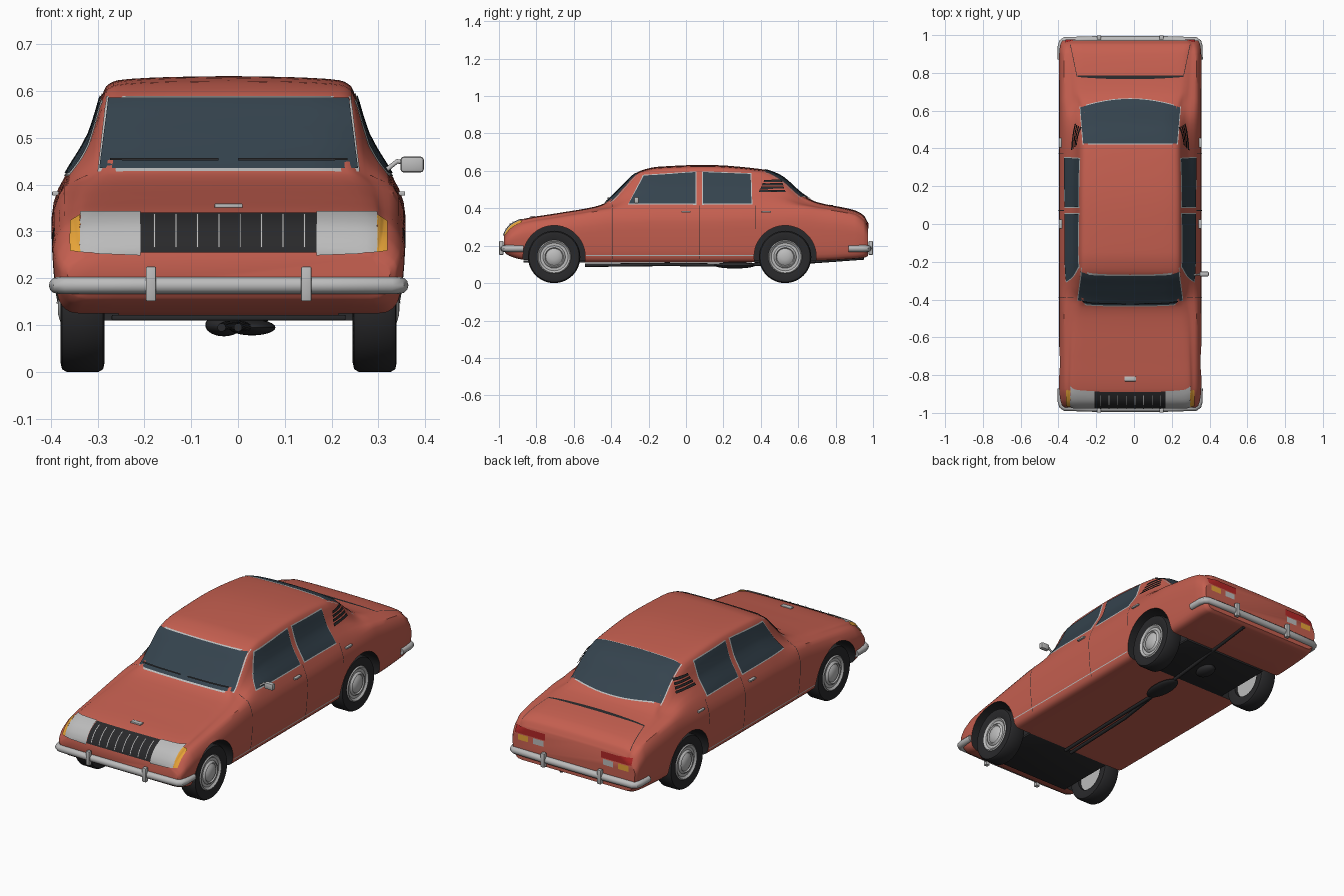
import bpy, bmesh, math
from mathutils import Vector, Matrix
from mathutils.bvhtree import BVHTree

if "Cube" in bpy.data.objects:
    bpy.data.objects.remove(bpy.data.objects["Cube"])

CX = -0.02   # body centre line (the single door mirror offsets it)

def mat(name, r, g, b):
    m = bpy.data.materials.new(name)
    m.diffuse_color = (r, g, b, 1)
    m.use_nodes = True
    m.node_tree.nodes["Principled BSDF"].inputs["Base Color"].default_value = m.diffuse_color
    return m
RED = mat("paint", .56, .115, .08)
GLASS = mat("glass", .035, .056, .075)
BLACK = mat("black", .022, .022, .024)
CHROME = mat("chrome", .5, .5, .5)
AMBER = mat("amber", .8, .37, .04)
LAMP = mat("lamp_red", .45, .02, .02)

def add(name, bm, m, angle=35):
    me = bpy.data.meshes.new(name)
    bm.to_mesh(me); bm.free()
    ob = bpy.data.objects.new(name, me)
    bpy.context.collection.objects.link(ob)
    me.materials.append(m)
    smooth(ob, angle)
    return ob

def smooth(ob, angle=35):
    bpy.ops.object.select_all(action='DESELECT')
    ob.select_set(True)
    bpy.context.view_layer.objects.active = ob
    bpy.ops.object.shade_smooth_by_angle(angle=math.radians(angle))

def interp(xs, ys, x):
    """Monotone cubic interpolation."""
    n = len(xs)
    d = [(ys[i+1]-ys[i])/(xs[i+1]-xs[i]) for i in range(n-1)]
    m = [d[0]] + [2*a*b/(a+b) if a*b > 0 else 0 for a, b in zip(d, d[1:])] + [d[-1]]
    i = max(k for k in range(n-1) if k == 0 or xs[k] <= x)
    h = xs[i+1]-xs[i]; t = (x-xs[i])/h
    return (ys[i]*(1+2*t)*(1-t)**2 + m[i]*h*t*(1-t)**2
            + ys[i+1]*t*t*(3-2*t) + m[i+1]*h*t*t*(t-1))

# body stations: y, floor z, half width, belt z, roof half width, roof edge z, centre top z
ST = [(-.972, .17, .345, .235, .30, .25, .26), (-.96, .155, .36, .255, .31, .275, .285),
      (-.93, .14, .37, .285, .315, .307, .317), (-.87, .125, .376, .315, .315, .335, .343),
      (-.7, .115, .378, .345, .31, .364, .372), (-.5, .11, .378, .38, .30, .395, .406),
      (-.44, .11, .378, .39, .285, .413, .425), (-.4, .11, .378, .395, .275, .432, .46),
      (-.33, .11, .378, .40, .268, .503, .528), (-.25, .11, .378, .405, .262, .58, .598),
      (-.15, .11, .378, .41, .262, .602, .622), (.1, .11, .378, .41, .262, .61, .632),
      (.4, .112, .378, .415, .26, .585, .61), (.5, .115, .378, .415, .262, .542, .577),
      (.63, .12, .378, .41, .275, .438, .47), (.7, .12, .378, .40, .29, .42, .433),
      (.9, .13, .376, .365, .31, .375, .39), (.95, .135, .37, .33, .315, .35, .362),
      (.972, .145, .36, .29, .30, .315, .325)]
COLS = list(zip(*ST))

def section(y):
    zb, w, belt, wr, ze, zt = (interp(COLS[0], c, y) for c in COLS[1:])
    wb, zs = w*.93, zb+(belt-zb)*.72
    pts = [(0, zb), (.85*w, zb), (.95*w, zb+.018), (.985*w, zb+(zs-zb)*.45), (w, zs), (wb, belt),
           (wb+(wr-wb)*.62, (belt+ze)/2), (wr, ze), (.9*wr, ze+.6*(zt-ze)),
           (.5*wr, ze+.9*(zt-ze)), (0, zt)]
    idx = list(range(len(pts)))
    xs, zs = zip(*pts)
    n = 3*(len(pts)-1)
    half = [(interp(idx, xs, k/3), interp(idx, zs, k/3)) for k in range(n+1)]
    return [(x, y, z) for x, z in half] + [(-x, y, z) for x, z in half[-2:0:-1]]

# body shell
ys = [a+(b-a)*k/5 for a, b in zip(COLS[0], COLS[0][1:]) for k in range(5)] + [COLS[0][-1]]
bm = bmesh.new()
rings = [[bm.verts.new(p) for p in section(y)] for y in ys]
for a, b in zip(rings, rings[1:]):
    for i in range(len(a)):
        j = (i+1) % len(a)
        bm.faces.new((a[i], a[j], b[j], b[i]))
bm.faces.new(rings[0]); bm.faces.new(rings[-1])
bmesh.ops.recalc_face_normals(bm, faces=bm.faces)
TREE = BVHTree.FromBMesh(bm)
body = add("body", bm, RED)

# wheel wells cut out of the shell
WHEELS = [(s, y) for s in (1, -1) for y in (-.705, .53)]
bm = bmesh.new()
for s, y in WHEELS:
    bmesh.ops.create_cone(bm, cap_ends=True, segments=48, radius1=.166, radius2=.166, depth=.22,
        matrix=Matrix.Translation((s*.345, y, .142)) @ Matrix.Rotation(math.pi/2, 4, 'Y'))
cutter = add("well_cutter", bm, BLACK)
cutter.hide_render = True
mod = body.modifiers.new("wells", 'BOOLEAN')
mod.operation, mod.solver, mod.object = 'DIFFERENCE', 'EXACT', cutter
mod.material_mode = 'TRANSFER'
bpy.context.view_layer.objects.active = body
bpy.ops.object.modifier_apply(modifier=mod.name)
bpy.data.objects.remove(cutter)
smooth(body)

def patch(name, quads, mode, off, m, sides=(1, -1), bow=0, n=12):
    """Panels laid on the body: quads in (y,z) side, (x,z) front/back or (x,y) top view."""
    bm = bmesh.new()
    for q in quads:
        a, b, c, d = (Vector(p) for p in q)
        for s in sides:
            grid, nrm = [], Vector()
            for i in range(n+1):
                for j in range(n+1):
                    u, v = i/n, j/n
                    p = a.lerp(b, u).lerp(d.lerp(c, u), v)
                    p.y += bow*(1-(2*u-1)**2)*(1-v)
                    o, r = {'side': ((s*2, p.x, p.y), (-s, 0, 0)),
                            'front': ((s*p.x, -2, p.y), (0, 1, 0)),
                            'back': ((s*p.x, 2, p.y), (0, -1, 0)),
                            'top': ((s*p.x, p.y, 2), (0, 0, -1))}[mode]
                    hit, no, _, _ = TREE.ray_cast(Vector(o), Vector(r))
                    grid.append(bm.verts.new(hit+no*off) if hit else None)
                    nrm = nrm + no if hit else nrm
            for i in range(n):
                for j in range(n):
                    k = i*(n+1)+j
                    vs = [grid[k], grid[k+n+1], grid[k+n+2], grid[k+1]]
                    if None not in vs:
                        f = bm.faces.new(vs)
                        f.normal_update()
                        if f.normal.dot(nrm) < 0:
                            f.normal_flip()
    return add(name, bm, m)

def grow(q, e):
    cx, cy = sum(p[0] for p in q)/4, sum(p[1] for p in q)/4
    return [(x+math.copysign(e, x-cx), y+math.copysign(e, y-cy)) for x, y in q]

def rect(x0, x1, z0, z1):
    return [(x0, z0), (x1, z0), (x1, z1), (x0, z1)]

# glazing with bright frames
for name, quads, mode, sides, bow in (
        ("windshield", [[(-.274, .432), (.274, .432), (.255, .583), (-.255, .583)]], 'front', (1,), 0),
        ("rear_window", [[(-.262, .615), (.262, .615), (.246, .425), (-.246, .425)]], 'top', (1,), .045),
        ("side_window", [[(-.305, .423), (.052, .423), (.052, .592), (-.225, .573)],
                         [(.09, .423), (.35, .423), (.345, .582), (.09, .592)]], 'side', (1, -1), 0)):
    patch(name+"_frame", [grow(q, .005) for q in quads], mode, .002, CHROME, sides, bow)
    patch(name, quads, mode, .0045, GLASS, sides, bow)

# front lamps and grille
patch("grille", [rect(-.188, .188, .255, .337)], 'front', .004, BLACK, (1,))
patch("grille_bars", [rect(-.16+.0457*i, -.156+.0457*i, .262, .33) for i in range(8)], 'front', .009, CHROME, (1,), n=4)
patch("headlamps", [[(.188, .249), (.315, .254), (.315, .338), (.188, .338)]], 'front', .006, CHROME)
patch("front_indicators", [[(.315, .254), (.337, .256), (.337, .318), (.315, .332)]], 'front', .006, AMBER)
# rear lamps
patch("tail_lamps", [rect(.165, .34, .285, .32)], 'back', .005, LAMP)
patch("rear_indicators", [rect(.265, .325, .25, .28)], 'back', .005, AMBER)
patch("reverse_lamps", [rect(.175, .235, .25, .28)], 'back', .005, CHROME)
# pillar louvres, panel seams, sill trim
patch("pillar_louvres", [[(.39+.008*i, .483+.018*i), (.53-.006*i, .483+.018*i),
      (.526-.006*i, .495+.018*i), (.394+.008*i, .495+.018*i)] for i in range(4)], 'side', .008, BLACK, n=4)
patch("door_seams", [rect(-.392, -.389, .13, .42), rect(.07, .073, .13, .415), rect(.372, .375, .29, .415)], 'side', .0015, BLACK)
patch("sill_trim", [rect(-.535, .36, .146, .151)], 'side', .002, CHROME)
patch("boot_seam", [[(-.28, .778), (.28, .778), (.28, .785), (-.28, .785)]], 'top', .002, BLACK, (1,), -.012)
patch("boot_side_seams", [[(.28, .78), (.283, .78), (.318, .95), (.315, .95)]], 'top', .0015, BLACK)

# wheels turned from profiles
def lathe(name, prof, s, y, m):
    bm = bmesh.new()
    n, rows = 48, []
    for r, o in prof:
        rows.append([bm.verts.new((s*(.312+o), y+r*math.cos(t), .14+r*math.sin(t)))
                     for t in (2*math.pi*k/n for k in range(n))])
    for a, b in zip(rows, rows[1:]):
        for i in range(n):
            bm.faces.new((a[i], a[(i+1) % n], b[(i+1) % n], b[i]))
    bmesh.ops.remove_doubles(bm, verts=bm.verts, dist=1e-5)
    bmesh.ops.recalc_face_normals(bm, faces=bm.faces)
    return add(name, bm, m)
for s, y in WHEELS:
    lathe("tyre", [(.086, -.038), (.12, -.047), (.134, -.044), (.14, -.034), (.14, .034), (.134, .044),
                   (.12, .047), (.086, .038), (.086, -.038)], s, y, BLACK)
    lathe("wheel_rim", [(0, -.02), (.087, -.02), (.09, .04), (.085, .045), (.074, .036), (.06, .036), (.056, .043),
                        (.05, .046), (.045, .04), (.035, .047), (.018, .052), (0, .053)], s, y, CHROME)

def box(name, boxes, m, bev=.003):
    bm = bmesh.new()
    for loc, size in boxes:
        bmesh.ops.create_cube(bm, size=1, matrix=Matrix.Translation(loc) @ Matrix.Diagonal((*size, 1)))
    bmesh.ops.bevel(bm, geom=bm.edges[:], offset=bev, segments=2, affect='EDGES', profile=.5)
    return add(name, bm, m)

def tube(name, pts, r, m):
    cu = bpy.data.curves.new(name, 'CURVE')
    cu.dimensions, cu.bevel_depth, cu.bevel_resolution, cu.use_fill_caps = '3D', r, 4, True
    sp = cu.splines.new('POLY')
    sp.points.add(len(pts)-1)
    for p, c in zip(sp.points, pts):
        p.co = (*c, 1)
    ob = bpy.data.objects.new(name, cu)
    bpy.context.collection.objects.link(ob)
    cu.materials.append(m)
    bpy.ops.object.select_all(action='DESELECT')
    ob.select_set(True)
    bpy.context.view_layer.objects.active = ob
    bpy.ops.object.convert(target='MESH')
    smooth(bpy.context.object)

# bumpers with overriders
for f, name in ((-1, "front"), (1, "rear")):
    half = [(.366, .87), (.366, .94), (.36, .962), (.345, .972), (.2, .976)]
    tube(name+"_bumper", [(-x, f*y, .185) for x, y in half] + [(x, f*y, .185) for x, y in half[::-1]], .018, CHROME)
    box(name+"_overriders", [((s*.166, f*.988, .188), (.022, .022, .074)) for s in (1, -1)], CHROME)

# small fittings
box("door_handles", [((s*.368, y, .381), (.018, .05, .009)) for s in (1, -1) for y in (0, .43)], CHROME, .002)
box("hood_ornament", [((0, -.82, .355), (.06, .025, .009))], CHROME, .002)
box("door_mirror", [((.392, -.265, .443), (.05, .025, .034))], CHROME, .007)
tube("mirror_stalk", [(.335, -.27, .43), (.36, -.268, .45), (.385, -.265, .445)], .005, CHROME)
patch("wipers", [rect(-.25, -.022, .443, .448), rect(.02, .25, .443, .448)], 'front', .012, BLACK, (1,))

# underside: dark pans, exhaust and differential
box("floor_pans", [((0, y, .116), (.5, .33, .012)) for y in (-.705, .53)], BLACK)
for x in (-.015, .02):
    tube("exhaust_pipe", [(x, -.54, .095), (x+.01, -.1, .1), (.04, .2, .096)], .009, BLACK)
tube("tail_pipe", [(.05, .3, .098), (.07, .55, .105), (.09, .95, .134)], .009, BLACK)
for name, loc, size in (("muffler", (.05, .26, .095), (.05, .11, .017)),
                        ("differential", (-.01, .53, .1), (.04, .06, .024))):
    bm = bmesh.new()
    bmesh.ops.create_uvsphere(bm, u_segments=24, v_segments=12, radius=1,
        matrix=Matrix.Translation(loc) @ Matrix.Diagonal((*size, 1)))
    add(name, bm, BLACK)

# shift everything so the whole car with its mirror is centred
for ob in bpy.data.objects:
    ob.location.x += CX
